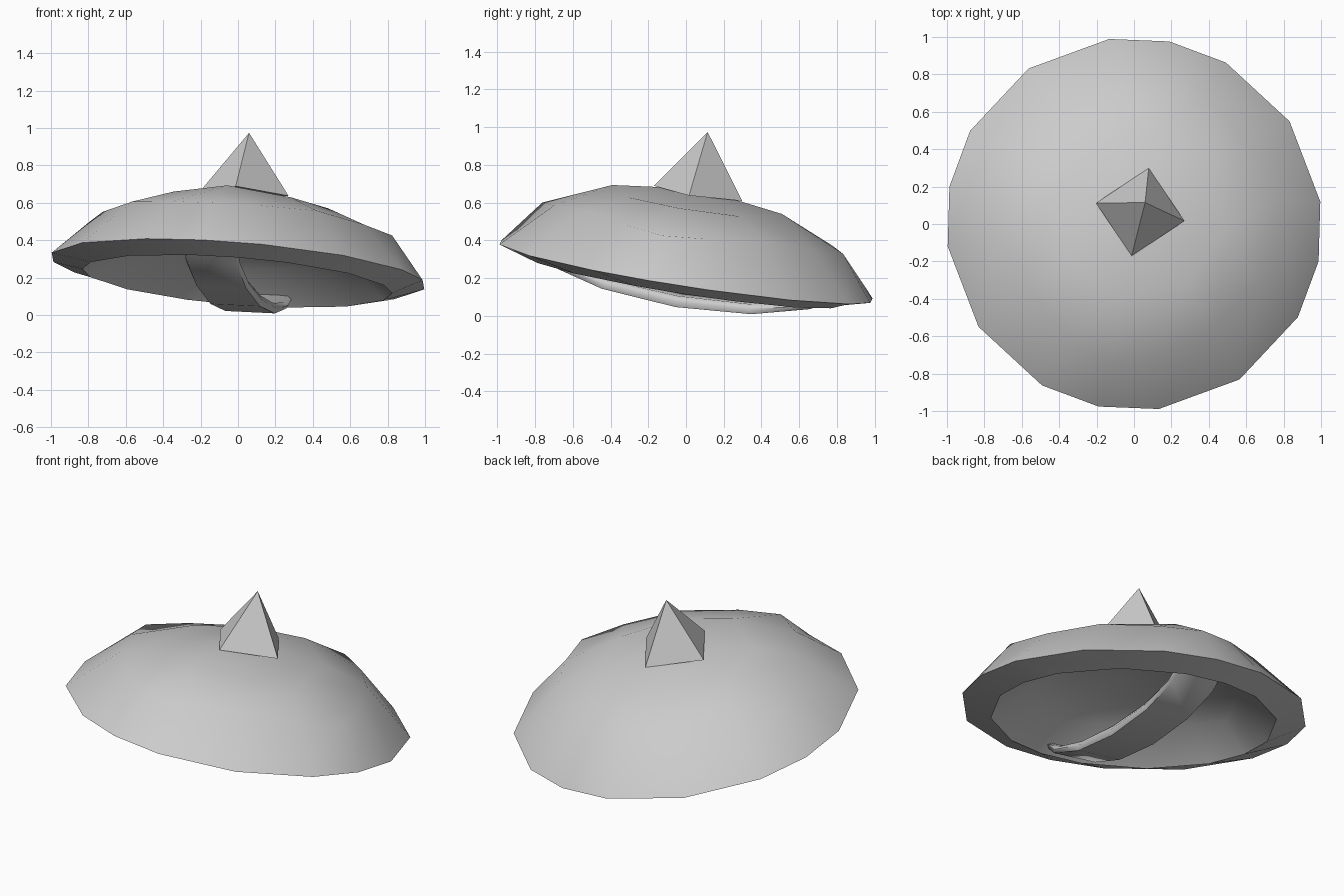
import bpy, bmesh
from math import sin, cos, atan2, radians
from mathutils import Matrix, Vector

if "Cube" in bpy.data.objects:
    bpy.data.objects.remove(bpy.data.objects["Cube"])

# Common frame: the shield lies tilted, its axis leaning back and right
TILT = Vector((0, 0, 1)).rotation_difference(Vector((0.08, 0.155, 1))).to_matrix().to_4x4()
FRAME = Matrix.Translation((0, 0, 0.235)) @ TILT


def finish(name, bm, smooth_angle=None):
    bmesh.ops.recalc_face_normals(bm, faces=bm.faces)
    mesh = bpy.data.meshes.new(name)
    bm.transform(FRAME)
    bm.to_mesh(mesh)
    bm.free()
    obj = bpy.data.objects.new(name, mesh)
    bpy.context.collection.objects.link(obj)
    if smooth_angle:
        bpy.ops.object.select_all(action='DESELECT')
        obj.select_set(True)
        bpy.context.view_layer.objects.active = obj
        bpy.ops.object.shade_smooth_by_angle(angle=radians(smooth_angle))
    return obj


def add_dome(bm, radius, height, base, turn):
    """Square 4x4 crown pushed onto a cap, with one straight row down to the rim."""
    rot = Matrix.Rotation(radians(turn), 3, 'Z')
    made = {}

    def vert(p):
        if p not in made:
            v = Vector(p).normalized()
            if p[2] == 1:
                far, near = max(abs(p[0]), abs(p[1])), min(abs(p[0]), abs(p[1]))
                if far == 1:                              # shoulder ring
                    v.z = {0: 0.65, 0.5: 0.6, 1: 0.565}[near]
                elif near == 0.5:                         # crown corners
                    v = Vector((p[0] * 0.65, p[1] * 0.65, 0.94 if p[0] * p[1] > 0 else 0.88))
                elif far == 0:                            # crown centre
                    v.z = 1.08
                else:
                    v.z = 0.88
            v = rot @ v
            made[p] = bm.verts.new((v.x * radius, v.y * radius, v.z * height + base))
        return made[p]

    for a in (-1, -0.5, 0, 0.5):
        for b in (-1, -0.5, 0, 0.5):
            bm.faces.new([vert(p) for p in ((a, b, 1), (a + .5, b, 1),
                                            (a + .5, b + .5, 1), (a, b + .5, 1))])
        for k in (-1, 1):
            bm.faces.new([vert(p) for p in ((a, k, 0), (a + .5, k, 0), (a + .5, k, 1), (a, k, 1))])
            bm.faces.new([vert(p) for p in ((k, a, 0), (k, a + .5, 0), (k, a + .5, 1), (k, a, 1))])
    rim = sorted((p for p in made if p[2] == 0), key=lambda p: atan2(p[1], p[0]))
    return [made[p] for p in rim]


# Shield body: outer dome, hollow inner dome, sloped rim between them
bm = bmesh.new()
outer = add_dome(bm, 1.008, 0.412, 0, 33.8)
inner = add_dome(bm, 0.83, 0.29, -0.055, 45)
n = len(outer)
for i in range(n):
    j = (i + 1) % n
    bm.faces.new((outer[i], outer[j], inner[j], inner[i]))
finish("shield_body", bm, 45)

# Four-sided spike on the crown
bm = bmesh.new()
bmesh.ops.create_cone(bm, cap_ends=True, segments=4, radius1=0.242, radius2=0, depth=0.33,
                      matrix=Matrix.Translation((0, 0, 0.585)) @ Matrix.Rotation(radians(-11.2), 4, 'Z'))
bmesh.ops.remove_doubles(bm, verts=bm.verts, dist=1e-4)
finish("shield_spike", bm)

# Bowed grip strap across the hollow, with softened edges
bm = bmesh.new()
along = Vector((cos(radians(78.8)), sin(radians(78.8)), 0))
across = Vector((along.y, -along.x, 0))
section = ((0, -.135), (0, .135), (.03, .148), (.06, .13), (.06, -.13), (.03, -.148))
rings = []
for k in range(7):
    t = radians(30 * k)
    ring = []
    for inset, side in section:
        p = along * (-(0.82 - inset) * cos(t)) + across * side
        p.z = -(0.185 - inset) * max(sin(t), 0) ** 1.25
        ring.append(bm.verts.new(p))
    rings.append(ring)
for s, e in zip(rings, rings[1:]):
    for i in range(6):
        j = (i + 1) % 6
        bm.faces.new((s[i], s[j], e[j], e[i]))
bm.faces.new(rings[0])
bm.faces.new(rings[-1])
finish("grip_strap", bm, 60)
